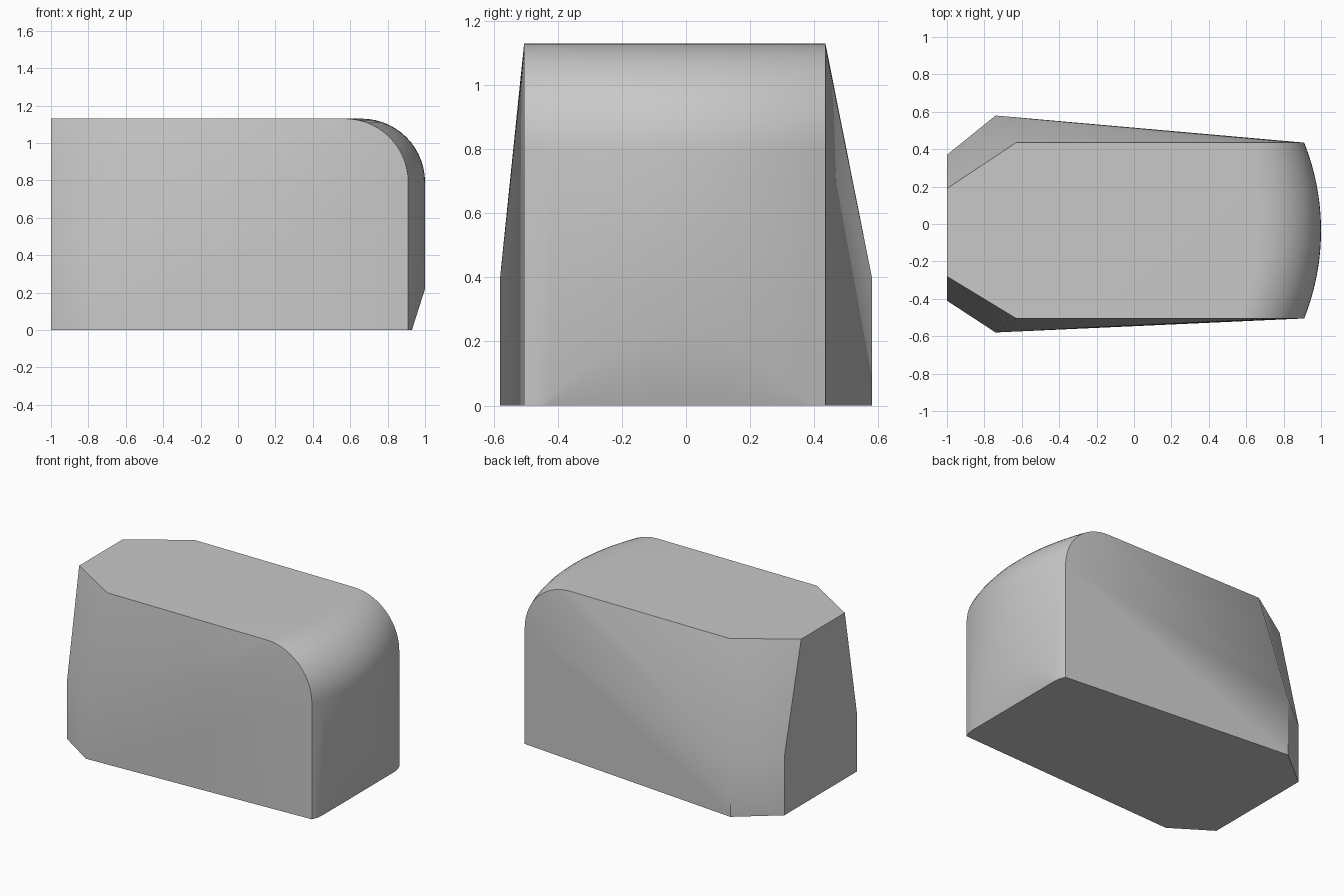
import bpy, bmesh, math

# Remove the default object
cube = bpy.data.objects.get("Cube")
if cube:
    bpy.data.objects.remove(cube)

TOP, KINK, R = 1.13, 0.4, 0.34   # height, side crease height, nose rounding
Y_RIGHT, Y_LEFT = -0.505, 0.435  # nose corners
COLS, STEPS = 24, 14
mid, half = (Y_LEFT + Y_RIGHT) / 2, (Y_LEFT - Y_RIGHT) / 2
SAG = 0.09
bow = (half ** 2 + SAG ** 2) / (2 * SAG)  # plan radius of the bowed nose

bm = bmesh.new()


def vert(x, y, z):
    return bm.verts.new((x, y, z))


def face(*verts):
    return bm.faces.new(verts)


def nose_column(y):
    """Vertical nose profile: undercut foot, upright wall, rounded top."""
    x = 1 - bow + math.sqrt(bow ** 2 - (y - mid) ** 2)
    foot = min(x, 0.93)
    cut = max(0, (x - 0.93) * 0.22 / 0.07)
    col = [vert(foot, y, 0), vert(x, y, cut)]
    for i in range(STEPS + 1):
        a = math.pi / 2 * i / STEPS
        col.append(vert(x - R + R * math.cos(a), y, TOP - R + R * math.sin(a)))
    return col


# Bowed, rounded nose
cols = [nose_column(Y_RIGHT + 2 * half * i / COLS) for i in range(COLS + 1)]
for a, b in zip(cols, cols[1:]):
    for i in range(len(a) - 1):
        face(a[i], b[i], b[i + 1], a[i + 1])


def side(col, y_wide, y_top, tail_low, tail_top):
    """Flank with fanned upper panel, and the chamfer to the tail."""
    low, crease = vert(-0.74, y_wide, 0), vert(-0.74, y_wide, KINK)
    top = vert(-0.63, y_top, TOP)
    tail = [vert(-1, tail_low, 0), vert(-1, tail_low, KINK), vert(-1, tail_top, TOP)]
    face(low, col[0], col[1], col[2], crease)
    for a, b in zip(col[2:], col[3:]):
        face(crease, a, b)
    face(crease, col[-1], top)
    face(tail[0], low, crease, tail[1])
    face(tail[1], crease, top)
    face(tail[1], top, tail[2])
    return low, top, tail


r_low, r_top, r_tail = side(cols[0], -0.58, Y_RIGHT, -0.41, -0.28)
l_low, l_top, l_tail = side(cols[-1], 0.58, Y_LEFT, 0.37, 0.19)

# Flat tail, roof and underside
face(*r_tail, *reversed(l_tail))
face(r_tail[2], r_top, *[c[-1] for c in cols], l_top, l_tail[2])
face(r_tail[0], r_low, *[c[0] for c in cols], l_low, l_tail[0])

bmesh.ops.remove_doubles(bm, verts=bm.verts, dist=0.0001)
bmesh.ops.recalc_face_normals(bm, faces=bm.faces)
mesh = bpy.data.meshes.new("rounded_block")
bm.to_mesh(mesh)
bm.free()

# Plain grey finish
grey = bpy.data.materials.new("light_grey")
grey.use_nodes = True
colour = (0.58, 0.58, 0.58, 1)
grey.diffuse_color = colour
grey.node_tree.nodes["Principled BSDF"].inputs["Base Color"].default_value = colour
mesh.materials.append(grey)

block = bpy.data.objects.new("rounded_block", mesh)
bpy.context.collection.objects.link(block)
bpy.ops.object.select_all(action="DESELECT")
block.select_set(True)
bpy.context.view_layer.objects.active = block
bpy.ops.object.shade_smooth_by_angle(angle=math.radians(40))
